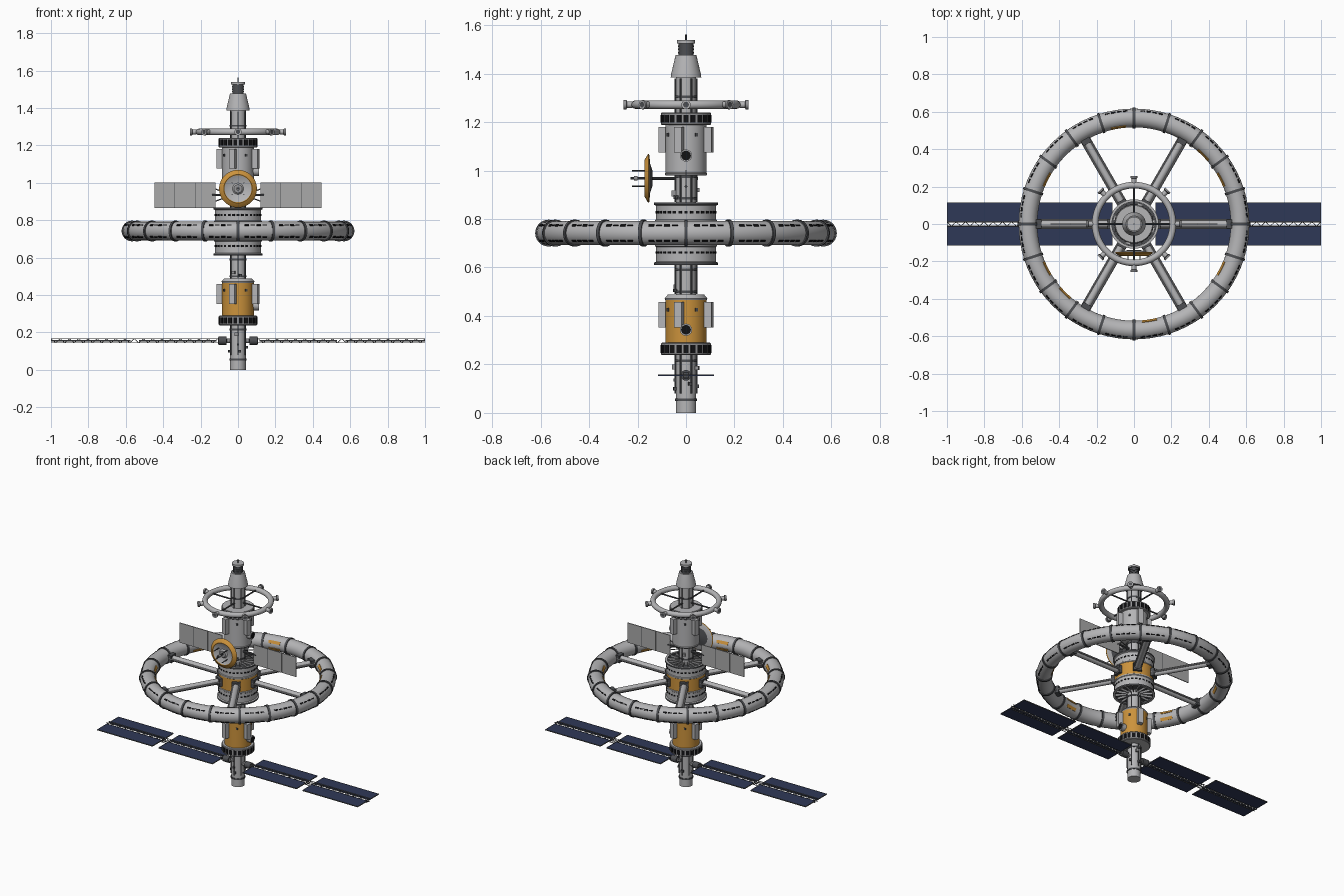
import bpy, bmesh, math
from mathutils import Matrix, Vector

if "Cube" in bpy.data.objects:
    bpy.data.objects.remove(bpy.data.objects["Cube"])

PI = math.pi
COLS = {"light_grey": (.46, .46, .47), "mid_grey": (.30, .30, .31), "dark_grey": (.075, .078, .085),
        "black": (.006, .006, .007), "orange": (.60, .29, .045), "navy": (.028, .04, .095),
        "panel_grey": (.40, .40, .40)}
MATS = []
for n, c in COLS.items():
    m = bpy.data.materials.new(n)
    m.diffuse_color = (*c, 1)
    m.use_nodes = True
    m.node_tree.nodes["Principled BSDF"].inputs["Base Color"].default_value = m.diffuse_color
    MATS.append(m)
L, M, D, K, O, N, P = range(7)


def rz(deg):
    return Matrix.Rotation(math.radians(deg), 4, 'Z')


def at(x, y, z):
    return Matrix.Translation((x, y, z))


class Part:
    """Collects simple shapes into one named object."""
    def __init__(self, name):
        self.name, self.bm = name, bmesh.new()

    def lathe(self, prof, mats, seg=48, mat=Matrix()):
        # prof: (radius, height) points; mats: one colour or one per band
        rings = [[self.bm.verts.new(mat @ Vector((r * math.cos(2 * PI * i / seg), r * math.sin(2 * PI * i / seg), z)))
                  for i in range(seg)] if r > 0 else [self.bm.verts.new(mat @ Vector((0, 0, z)))] for r, z in prof]
        for k in range(len(rings) - 1):
            a, b = rings[k], rings[k + 1]
            for i in range(seg):
                j = (i + 1) % seg
                if len(a) == 1:
                    vs = (a[0], b[j], b[i])
                elif len(b) == 1:
                    vs = (a[i], a[j], b[0])
                else:
                    vs = (a[i], a[j], b[j], b[i])
                self.bm.faces.new(vs).material_index = mats if isinstance(mats, int) else mats[k]

    def cyl(self, r, z0, z1, m, seg=32, mat=Matrix()):
        self.lathe([(0, z0), (r, z0), (r, z1), (0, z1)], m, seg, mat)

    def rod(self, p, q, r, m, seg=8):
        p, q = Vector(p), Vector(q)
        rot = (q - p).to_track_quat('Z', 'Y').to_matrix().to_4x4()
        self.cyl(r, 0, (q - p).length, m, seg, Matrix.Translation(p) @ rot)

    def box(self, size, m, mat):
        res = bmesh.ops.create_cube(self.bm, size=1, matrix=mat @ Matrix.Diagonal((*size, 1)))
        for f in {f for v in res["verts"] for f in v.link_faces}:
            f.material_index = m

    def torus(self, R, r, z, m, seg=80, sub=20):
        vs = [[self.bm.verts.new(rz(360 * i / seg) @ Vector((R + r * math.cos(2 * PI * j / sub), 0,
               z + r * math.sin(2 * PI * j / sub)))) for j in range(sub)] for i in range(seg)]
        for i in range(seg):
            for j in range(sub):
                a, b, k = vs[i], vs[(i + 1) % seg], (j + 1) % sub
                self.bm.faces.new((a[j], b[j], b[k], a[k])).material_index = m

    def done(self):
        bmesh.ops.recalc_face_normals(self.bm, faces=self.bm.faces[:])
        me = bpy.data.meshes.new(self.name)
        self.bm.to_mesh(me)
        self.bm.free()
        for m in MATS:
            me.materials.append(m)
        ob = bpy.data.objects.new(self.name, me)
        bpy.context.collection.objects.link(ob)
        bpy.ops.object.select_all(action='DESELECT')
        ob.select_set(True)
        bpy.context.view_layer.objects.active = ob
        bpy.ops.object.shade_smooth_by_angle(angle=math.radians(35))


# Central spine with collars and cable rails
p = Part("spine")
p.cyl(.042, 0, 1.39, L)
for z in (.055, .215, .50, .59, .885, .975, 1.305):
    p.cyl(.046, z - .005, z + .005, D)
for a in range(30, 390, 60):
    for z0, z1 in ((.08, .24), (.49, .61), (.87, .99), (1.24, 1.38)):
        c = rz(a) @ Vector((.044, 0, 0))
        p.rod((c.x, c.y, z0), (c.x, c.y, z1), .004, D)
p.done()

# Small equipment boxes on the spine
p = Part("spine_equipment")
for a, z, s in ((-100, .19, .02), (-80, .10, .014), (-90, .135, .012), (75, .185, .018), (95, .11, .016),
                (-120, .52, .018), (-75, .505, .014), (-100, .905, .024), (-60, .89, .016), (110, .92, .018),
                (20, .12, .014), (190, .1, .014)):
    p.box((s, s, s), D if s < .017 else M, rz(a) @ at(.046, 0, z))
p.done()

# Nose: cone, neck, cap and antenna
p = Part("nose")
p.lathe([(.042, 1.385), (.063, 1.385), (.061, 1.40), (.043, 1.476), (.03, 1.476), (.03, 1.525), (.038, 1.525),
         (.038, 1.538), (0, 1.538)], [D, L, L, M, D, D, L, L])
p.rod((0, 0, 1.53), (0, 0, 1.562), .004, D)
for z in (1.487, 1.50, 1.513):
    p.cyl(.033, z - .003, z + .003, D)
p.done()


# Two habitat modules
def module(name, body, z0, z1, wz0, wz1, taper, tabz, hatchz):
    p = Part(name)
    p.lathe([(.04, z0), (.085, z0), (.085, z1), (.04, z1)], [L, body, L])
    p.lathe([(.05, taper - .02), (.085, taper - .02), (.088, taper - .012), (.075, taper + .003),
             (.04, taper + .003)], [L, M, L, L])
    # window gallery
    p.lathe([(.04, wz0), (.099, wz0), (.103, wz0 + .004), (.103, wz1 - .004), (.099, wz1), (.04, wz1)],
            [L, M, M, M, L])
    for i in range(22):
        p.box((.003, .020, .032), K, rz(i * 360 / 22) @ at(.1035, 0, (wz0 + wz1) / 2))
    # four side lockers
    for k in range(4):
        p.box((.032, .032, .105), L, rz(90 * k - 17) @ at(.098, 0, tabz))
        p.box((.006, .012, .014), D, rz(90 * k + 30) @ at(.086, 0, tabz + .02))
    # round hatches on both sides
    for s in (0, 180):
        q = rz(s) @ at(0, 0, hatchz) @ Matrix.Rotation(PI / 2, 4, 'Y')
        if s == 0:
            p.lathe([(.025, .07), (.025, .112), (.020, .112), (.020, .109), (0, .109)], [L, L, K, K], 24, q)
    p.done()


module("lower_module", O, .29, .475, .238, .29, .485, .405, .343)
module("upper_module", L, .99, 1.19, 1.188, 1.24, 1.00, 1.128, 1.062)

# Hub with orange band, flanges, windows and ribbed ends
p = Part("hub")
p.lathe([(.04, .63), (.118, .625), (.118, .61), (.132, .61), (.132, .62), (.124, .624), (.124, .685), (.128, .688),
         (.128, .696), (.124, .699), (.124, .785), (.128, .788), (.128, .796), (.124, .799), (.124, .855),
         (.132, .859), (.132, .869), (.118, .869), (.118, .854), (.04, .849)],
        [D, D, L, D, L, L, L, L, L, O, L, L, L, L, L, D, L, D, D], 64)
for i in range(32):
    for z in (.662, .828):
        p.box((.003, .014, .009), K, rz(i * 11.25) @ at(.1245, 0, z))
for i in range(16):
    for z in (.617, .862):
        p.box((.075, .005, .014), M, rz(i * 22.5) @ at(.08, 0, z))
p.done()

# Rotating habitat ring
RZ, R = .742, .567
p = Part("habitat_ring")
p.torus(R, .050, RZ, L, 80, 24)
for i in range(20):
    q = rz(18 * i) @ at(R, 0, RZ) @ Matrix.Rotation(PI / 2, 4, 'X')
    p.lathe([(.048, -.007), (.0555, -.007), (.0555, .007), (.048, .007)], D, 24, q)
p.done()

p = Part("ring_windows")
for i in range(20):
    for k in range(4):
        for s in (-1, 1):
            a = 18 * i + 9 + (k - 1.5) * 3.1
            q = rz(a) @ at(R, 0, RZ) @ Matrix.Rotation(-s * math.radians(40), 4, 'Y') @ at(.050, 0, 0)
            p.box((.004, .024, .007 if k % 2 else .010), K, q)
p.done()

p = Part("ring_orange_plates")
for a in (27, 45, 99, 153, 207, 225, 279, 333):
    for k in range(3):
        for t in (-28, 28):
            q = rz(a + (k - 1) * 2.9) @ at(R, 0, RZ) @ Matrix.Rotation(PI + math.radians(t), 4, 'Y')
            p.box((.005, .027, .020), O, q @ at(.0495, 0, 0))
p.done()

# Six spokes with side rails and end blocks
p = Part("spokes")
for i in range(6):
    q = rz(60 * i)
    p.rod(q @ Vector((.11, 0, RZ)), q @ Vector((.53, 0, RZ)), .019, L, 16)
    for s in (-1, 1):
        p.rod(q @ Vector((.11, .022 * s, RZ)), q @ Vector((.53, .022 * s, RZ)), .006, M)
    p.box((.03, .05, .05), D, q @ at(.51, 0, RZ))
    p.box((.025, .055, .055), D, q @ at(.13, 0, RZ))
p.done()

# Docking ring with eight ports
p = Part("docking_ring")
DZ = 1.272
p.torus(.208, .0175, DZ, L, 64, 16)
for i in range(8):
    q = rz(45 * i) @ at(0, 0, DZ) @ Matrix.Rotation(PI / 2, 4, 'Y')
    p.lathe([(.012, .21), (.014, .243), (.019, .246), (.019, .257), (.012, .257), (0, .252)], [L, D, M, L, D], 16, q)
    if i % 2 == 0:
        p.rod(rz(45 * i) @ Vector((.03, 0, DZ)), rz(45 * i) @ Vector((.2, 0, DZ)), .005, D)
p.done()

# Radiators, three panels on each side
p = Part("radiators")
for s in (-1, 1):
    for k in range(3):
        p.box((.107, .006, .137), P, at(s * (.175 + k * .109), 0, .934))
    for k in range(2):
        p.box((.004, .004, .137), D, at(s * (.2295 + k * .109), 0, .934))
    p.rod((s * .03, 0, .934), (s * .14, 0, .934), .006, D)
    for z in (.90, .968):
        p.rod((s * .03, 0, .934), (s * .125, 0, z), .003, D)
p.done()

# Dish antenna on the front
p = Part("dish")
q = at(0, 0, .968) @ Matrix.Rotation(PI / 2, 4, 'X')
p.lathe([(0, .138), (.03, .138), (.06, .148), (.096, .151), (.101, .154), (.098, .158), (.076, .171), (.072, .168),
         (.03, .160), (.022, .168), (0, .168)], [D, D, L, O, O, O, O, L, L, M], 48, q)
p.rod((0, .05, .968), (0, -.14, .968), .006, D)
p.rod((0, -.16, .968), (0, -.23, .968), .005, D)
p.cyl(.010, .20, .215, M, 16, q)
for k in range(4):
    a = PI / 4 + k * PI / 2
    x, z = .045 * math.cos(a), .045 * math.sin(a)
    p.rod((x, -.163, .968 + z), (x, -.222, .968 + z), .003, D)
p.done()

# Solar wings: blue blankets over a lattice boom
SZ = .155
p = Part("solar_panels")
for s in (-1, 1):
    for x0, x1 in ((.115, .53), (.575, 1.0)):
        for t in (-1, 1):
            p.box((x1 - x0, .104, .004), N, at(s * (x0 + x1) / 2, t * .062, SZ))
            p.box((x1 - x0, .003, .006), D, at(s * (x0 + x1) / 2, t * .1145, SZ))
        for x in (x0 + .0015, x1 - .0015):
            p.box((.003, .23, .006), D, at(s * x, 0, SZ))
p.done()

p = Part("solar_booms")
H, STEP = .011, .89 / 36
for s in (-1, 1):
    for t in (-1, 1):
        for u in (-1, 1):
            p.rod((s * .05, t * H, SZ + u * H), (s, t * H, SZ + u * H), .002, M, 6)
    for k in range(36):
        x0, x1, f = s * (.11 + k * STEP), s * (.11 + (k + 1) * STEP), 1 if k % 2 else -1
        for t in (-1, 1):
            p.rod((x0, t * H, SZ - f * H), (x1, t * H, SZ + f * H), .0016, D, 4)
            p.rod((x0, -f * H, SZ + t * H), (x1, f * H, SZ + t * H), .0016, D, 4)
    # rotary joints
    j = at(0, 0, SZ) @ Matrix.Rotation(s * PI / 2, 4, 'Y')
    p.lathe([(.012, .03), (.012, .06), (.022, .062), (.022, .105), (0, .108)], [M, D, D, D], 16, j)
p.done()
